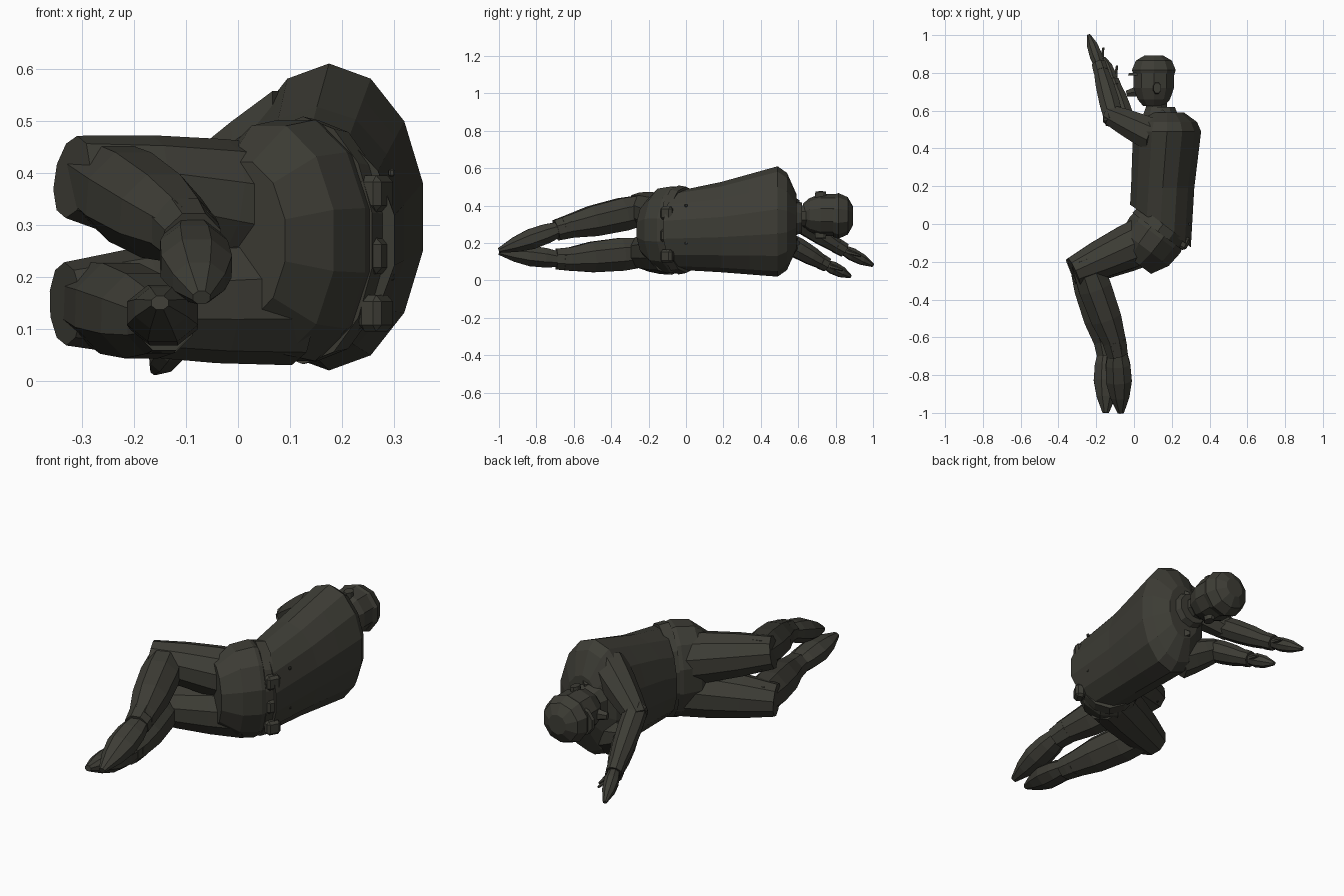
import bpy
import bmesh
import math
from mathutils import Vector

default_cube = bpy.data.objects.get("Cube")
if default_cube:
    bpy.data.objects.remove(default_cube, do_unlink=True)

# The single cloth colour
olive = bpy.data.materials.new("dark olive")
olive.use_nodes = True
olive.diffuse_color = (.047, .046, .036, 1)
olive.node_tree.nodes["Principled BSDF"].inputs["Base Color"].default_value = olive.diffuse_color

BODY_AXIS = Vector((0, 1, 0))


def finish(name, bm):
    """Turn a bmesh into a flat-shaded object."""
    bmesh.ops.recalc_face_normals(bm, faces=bm.faces)
    mesh = bpy.data.meshes.new(name)
    bm.to_mesh(mesh)
    bm.free()
    mesh.materials.append(olive)
    part = bpy.data.objects.new(name, mesh)
    bpy.context.collection.objects.link(part)
    return part


def loft(name, rings, axis, sides):
    """Skin rings of (centre, horizontal radius, vertical radius) set square to the axis."""
    bm = bmesh.new()
    across = axis.cross(Vector((0, 0, 1))).normalized()
    upward = across.cross(axis.normalized())
    loops = []
    for centre, wide, tall in rings:
        loop = []
        for side in range(sides):
            angle = math.tau * (side + .5) / sides
            offset = across * wide * math.cos(angle) + upward * tall * math.sin(angle)
            loop.append(bm.verts.new(centre + offset))
        loops.append(loop)
    for lower, upper in zip(loops, loops[1:]):
        for side in range(sides):
            following = (side + 1) % sides
            bm.faces.new((lower[side], lower[following], upper[following], upper[side]))
    bm.faces.new(loops[0])
    bm.faces.new(loops[-1])
    return finish(name, bm)


def limb(name, start, end, start_radius, end_radius, swell=0, flat=1, steps=3, sides=8):
    """Tapered tube between two joints, swelling in the middle."""
    rings = []
    for step in range(steps + 1):
        t = step / steps
        radius = start_radius + (end_radius - start_radius) * t + swell * math.sin(math.pi * t)
        rings.append((start.lerp(end, t), radius, radius * flat))
    return loft(name, rings, end - start, sides)


def turned(name, x, z, profile, sides=10):
    """Round part along the body, from (y, radius) pairs."""
    rings = [(Vector((x, y, z)), radius, radius) for y, radius in profile]
    return loft(name, rings, BODY_AXIS, sides)


def box(name, centre, size, turn):
    bm = bmesh.new()
    bmesh.ops.create_cube(bm, size=1)
    bmesh.ops.scale(bm, vec=size, verts=bm.verts)
    bmesh.ops.bevel(bm, geom=bm.edges[:], offset=min(size) / 4, segments=1, affect='EDGES')
    part = finish(name, bm)
    part.location = centre
    part.rotation_euler.z = turn


# Jacket: widens evenly to the shoulders, then closes towards the neck
HEM = Vector((.14, .04, .27))
SHOULDER = Vector((.175, .49, .315))
jacket_rings = []
for step in range(4):
    t = step / 3
    jacket_rings.append((HEM.lerp(SHOULDER, t), .165 + .02 * t, .215 + .08 * t))
for rise, shrink in ((.05, .88), (.1, .5)):
    jacket_rings.append((SHOULDER + BODY_AXIS * rise, .185 * shrink, .295 * shrink))
jacket = loft("jacket", jacket_rings, BODY_AXIS, 14)

# The hem slants, hanging lower over the back than the belly
for vertex in jacket.data.vertices:
    if vertex.co.y < HEM.y + .01:
        vertex.co.y -= (vertex.co.x - HEM.x) * .7 + .05

# Hips bend from the waist towards the thighs, with a belt around the top
SEAT_AXIS = Vector((.6, .8, 0))
WAIST = Vector((.155, 0, .27))
hip_rings = []
for drop, shrink in ((0, .9), (.07, 1), (.16, .95), (.25, .65)):
    hip_rings.append((WAIST - SEAT_AXIS * drop, .17 * shrink, .24 * shrink))
loft("hips", hip_rings, SEAT_AXIS, 12)
limb("belt", WAIST, WAIST - SEAT_AXIS * .05, .165, .17, flat=1.4, steps=1, sides=14)
for height in (.13, .24, .36):
    box("belt_pouch", (.265, -.1, height), (.05, .07, .07), -.5)

# Joints of the two sides of the body, which lies on its flank
LEGS = {
    "upper": [(.1, -.06, .32), (-.25, -.22, .38), (-.09, -.66, .28), (-.07, -1, .16)],
    "lower": [(.1, -.08, .16), (-.26, -.23, .15), (-.14, -.66, .11), (-.15, -1, .15)],
}
ARMS = {
    "upper": [(.12, .46, .48), (-.11, .57, .34), (-.18, .83, .17), (-.24, 1, .08)],
    "lower": [(.1, .46, .13), (-.05, .55, .2), (-.11, .74, .09), (-.16, .88, .02)],
}

# Bent legs with loose trousers and long boots
for side, joints in LEGS.items():
    hip, knee, ankle, toe = map(Vector, joints)
    limb(side + "_thigh", hip, hip.lerp(knee, 1.2), .13, .08, swell=.01, sides=10)
    limb(side + "_shin", knee.lerp(ankle, -.1), ankle, .08, .06, swell=.025)
    limb(side + "_boot_cuff", knee.lerp(ankle, .9), ankle.lerp(toe, .1), .068, .06, steps=1)
    limb(side + "_boot", ankle, toe, .05, .018, swell=.04, flat=.8, steps=4)

# Arms reaching out past the face
for side, joints in ARMS.items():
    shoulder, elbow, wrist, fingertip = map(Vector, joints)
    limb(side + "_sleeve", shoulder, shoulder.lerp(elbow, 1.1), .095, .055, swell=.005)
    limb(side + "_forearm", elbow.lerp(wrist, -.1), wrist, .055, .037, swell=.01)
    limb(side + "_cuff", elbow.lerp(wrist, .9), wrist.lerp(fingertip, .1), .043, .04, steps=1)
    limb(side + "_hand", wrist, fingertip, .025, .01, swell=.018)
    thumb_root = wrist.lerp(fingertip, .2) + Vector((.02, 0, 0))
    limb(side + "_thumb", thumb_root, thumb_root + Vector((.01, .07, -.02)), .013, .006, steps=2, sides=6)

# Collar, neck and head
turned("collar", .14, .335, [(.57, .1), (.62, .08)])
turned("neck", .12, .345, [(.58, .06), (.67, .06)], sides=8)
turned("head", .105, .35, [(.625, .06), (.66, .09), (.72, .112), (.8, .112)])
limb("nose", Vector((.01, .7, .35)), Vector((-.04, .69, .35)), .03, .018, steps=1, sides=6)
for direction in (-1, 1):
    ear_root = Vector((.12, .72, .35 + direction * .09))
    ear_tip = ear_root + Vector((.003, 0, direction * .035))
    limb("ear", ear_root, ear_tip, .035, .03, flat=.7, steps=1)

# Cap with a short peak over the face
turned("cap", .105, .345, [(.785, .112), (.815, .122), (.865, .1), (.893, .05)])
turned("cap_peak", .04, .345, [(.785, .075), (.8, .07)])

# Shoulder straps and jacket buttons
for height in (.2, .42):
    limb("shoulder_strap", Vector((.07, .47, height)), Vector((.17, .59, height)), .03, .03, flat=.6, steps=1, sides=6)
for height in (.2, .3, .4):
    box("jacket_button", (.295, 0, height), (.012, .015, .015), .1)
